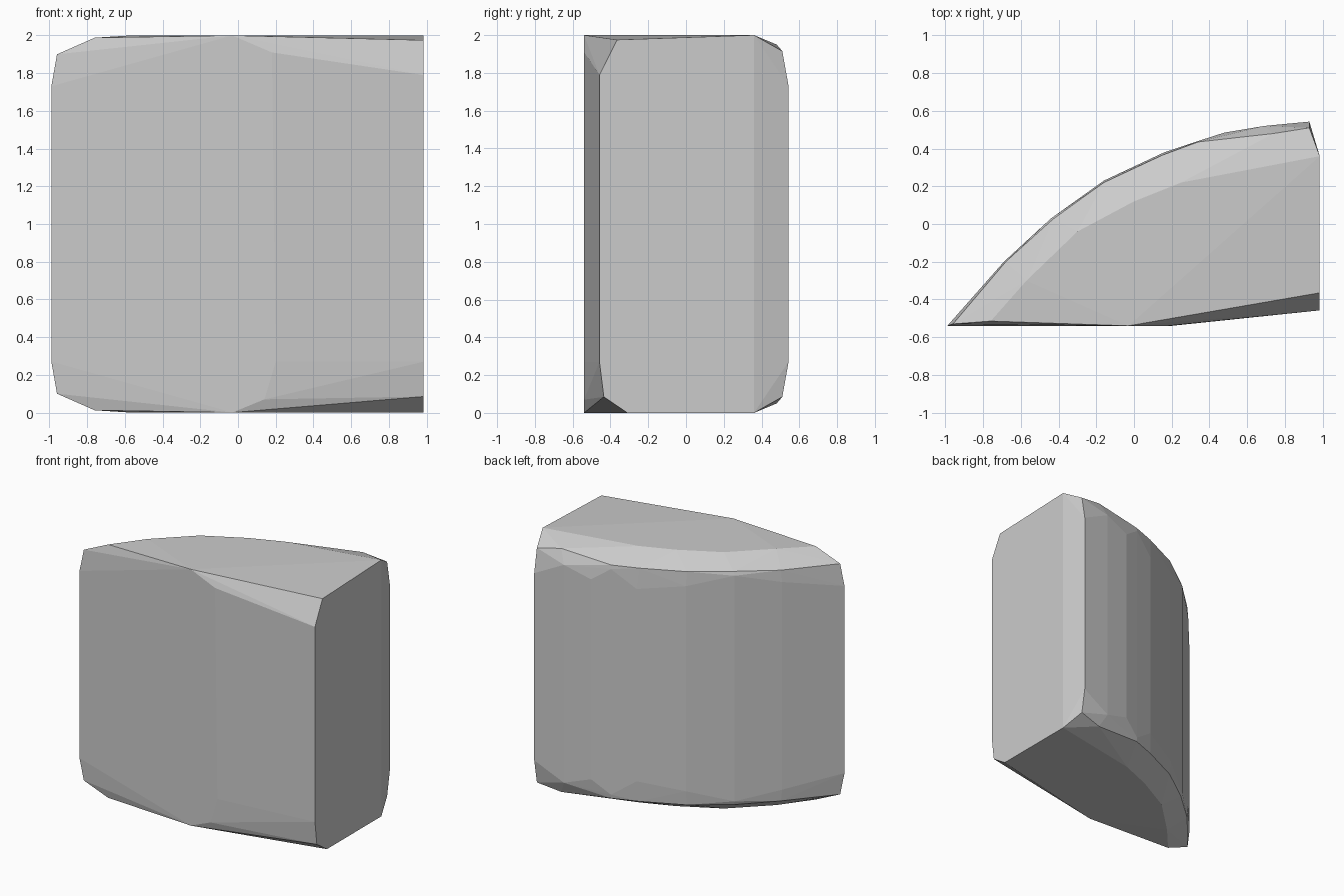
import bpy, bmesh

# Upright column edges of the curved back: x, y, chamfer depth at the ends
wall = [(-0.99, -0.54, 0.27), (-0.69, -0.20, 0.19), (-0.44, 0.03, 0.12),
        (-0.16, 0.23, 0.20), (0.16, 0.38, 0.25), (0.34, 0.44, 0.12),
        (0.48, 0.485, 0.22), (0.69, 0.52, 0.15), (0.93, 0.543, 0.27)]
# Rim between the wall and the end bevel: x, y, depth
rim = [(-0.96, -0.53, 0.10), (-0.68, -0.20, 0.10), (-0.43, 0.025, 0.09),
       (-0.16, 0.22, 0.09), (0.15, 0.365, 0.09), (0.34, 0.435, 0.09),
       (0.93, 0.51, 0.085), (0.74, 0.48, 0.05)]
# Flat end face outline along the back: x, y, depth
cap = [(-0.76, -0.515, 0.012), (-0.57, -0.30, 0.0), (-0.30, -0.04, 0.0),
       (0.0, 0.12, 0.0), (0.25, 0.22, 0.0), (0.985, 0.36, 0.0),
       (-0.03, -0.54, 0.0)]

# Back, rim and end faces are the same at the top and bottom
points = []
for x, y, d in wall + rim + cap:
    points += [(x, y, d), (x, y, 2 - d)]

# Uneven chamfers at the front right corner
points += [(0.18, -0.54, 1.91), (0.985, -0.458, 1.79), (0.985, -0.365, 1.975),
           (0.14, -0.54, 0.07), (0.20, -0.54, 0.27), (0.985, -0.458, 0.27),
           (0.985, -0.435, 0.085), (0.985, -0.31, 0.0)]

# Wrap the faceted stone block around the points
bm = bmesh.new()
for p in points:
    bm.verts.new(p)
hull = bmesh.ops.convex_hull(bm, input=bm.verts[:])
bmesh.ops.delete(bm, geom=[v for v in bm.verts if not v.link_faces], context='VERTS')
bmesh.ops.dissolve_limit(bm, angle_limit=0.01, verts=bm.verts[:], edges=bm.edges[:])
bmesh.ops.recalc_face_normals(bm, faces=bm.faces[:])

mesh = bpy.data.meshes.new("stone_block")
bm.to_mesh(mesh)
bm.free()
block = bpy.data.objects.new("stone_block", mesh)
bpy.context.collection.objects.link(block)

# Plain grey stone
grey = bpy.data.materials.new("stone grey")
grey.diffuse_color = (0.6, 0.6, 0.6, 1)
mesh.materials.append(grey)
